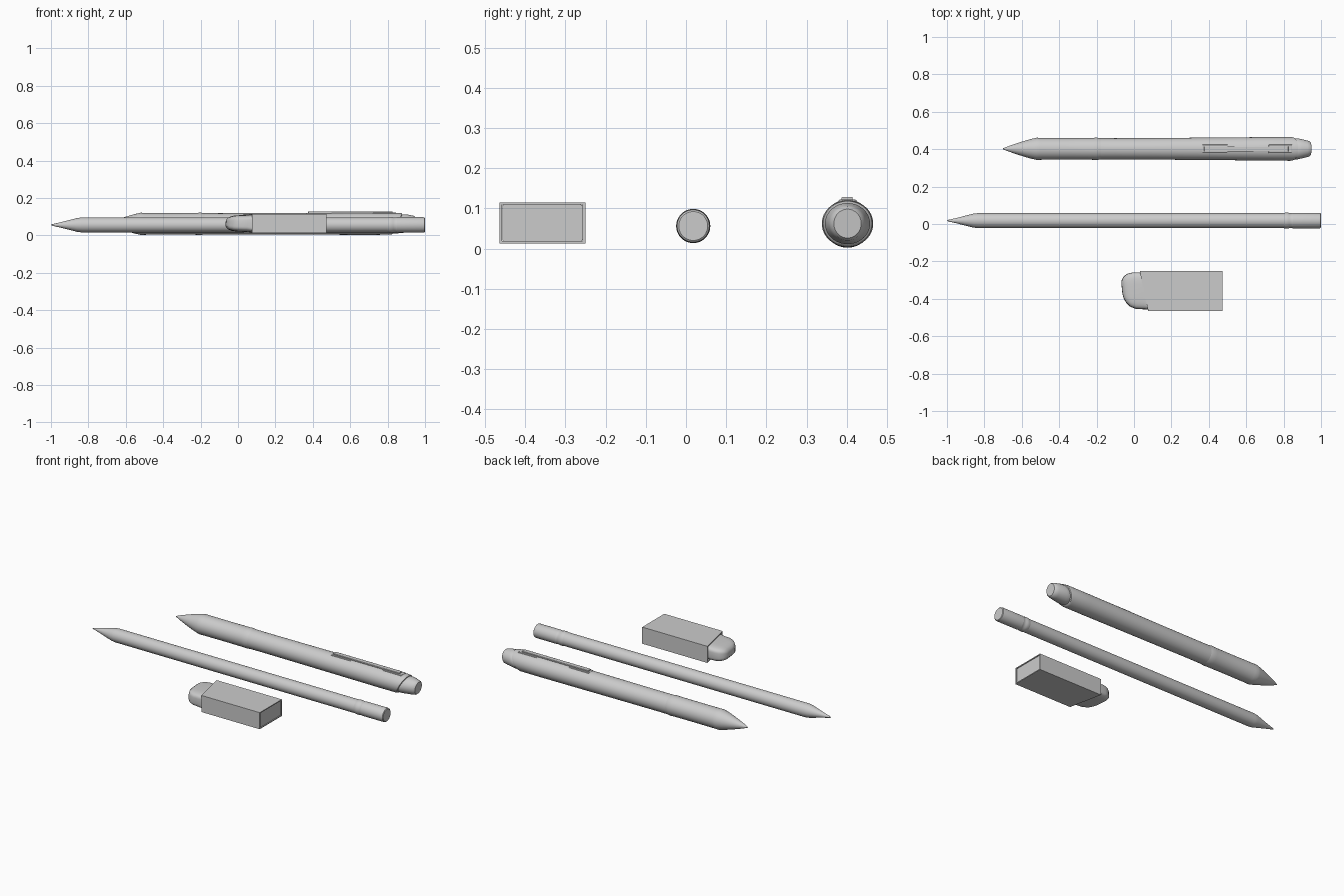
import bpy, bmesh, math

if "Cube" in bpy.data.objects:
    bpy.data.objects.remove(bpy.data.objects["Cube"])


def loft(name, rings, cap=True, wrap=False, angle=35):
    """Skin a list of point rings into one object."""
    bm = bmesh.new()
    loops = [[bm.verts.new(p) for p in r] for r in rings]
    pairs = list(zip(loops, loops[1:])) + ([(loops[-1], loops[0])] if wrap else [])
    for a, b in pairs:
        n = len(a)
        for i in range(n):
            j = (i + 1) % n
            bm.faces.new((a[i], a[j], b[j], b[i]))
    if cap and not wrap:
        bm.faces.new(loops[0][::-1])
        bm.faces.new(loops[-1])
    bmesh.ops.recalc_face_normals(bm, faces=bm.faces)
    me = bpy.data.meshes.new(name)
    bm.to_mesh(me)
    bm.free()
    ob = bpy.data.objects.new(name, me)
    bpy.context.collection.objects.link(ob)
    bpy.ops.object.select_all(action='DESELECT')
    ob.select_set(True)
    bpy.context.view_layer.objects.active = ob
    bpy.ops.object.shade_smooth_by_angle(angle=math.radians(angle))
    return ob


def ring(x, ry, rz, cy, cz, shear=0.0, power=1.0, n=48, skew=0.0):
    """Superellipse across x; shear leans it with z, skew leans it with y."""
    pts = []
    for i in range(n):
        a = 2 * math.pi * i / n
        c, s = math.cos(a), math.sin(a)
        y = ry * math.copysign(abs(c) ** power, c)
        z = rz * math.copysign(abs(s) ** power, s)
        pts.append((x + shear * z + skew * y, cy + y, cz + z))
    return pts


def round_part(name, profile, cy, cz):
    return loft(name, [ring(p[0], p[1], p[2] if len(p) > 2 else p[1], cy, cz,
                            p[3] if len(p) > 3 else 0) for p in profile])


def box(name, x0, x1, y0, y1, z0, z1, bevel=0.002):
    ob = loft(name, [[(x, y0, z0), (x, y1, z0), (x, y1, z1), (x, y0, z1)] for x in (x0, x1)])
    m = ob.modifiers.new("bevel", 'BEVEL')
    m.width, m.segments = bevel, 2
    return ob


# Pencil
PY, PZ = 0.018, 0.056
round_part("pencil_point", [(-1, 0.001), (-0.99, 0.005), (-0.95, 0.014)], PY, PZ)
round_part("pencil_shaft", [(-0.95, 0.014), (-0.86, 0.037), (-0.835, 0.040), (0.80, 0.040)], PY, PZ)
round_part("pencil_ferrule", [(0.80, 0.040), (0.81, 0.0425), (0.825, 0.0425), (0.832, 0.040),
                              (0.845, 0.040), (0.85, 0.0415)], PY, PZ)
round_part("pencil_end", [(0.85, 0.0415), (0.99, 0.0415), (0.997, 0.040), (1.0, 0.036)], PY, PZ)

# Pen
NY, NZ = 0.402, 0.062
round_part("pen_tip", [(-0.70, 0.003), (-0.68, 0.011), (-0.64, 0.025), (-0.60, 0.038),
                       (-0.56, 0.050), (-0.535, 0.056)], NY, NZ)
round_part("pen_grip", [(-0.535, 0.056), (-0.52, 0.0595), (-0.50, 0.0585), (-0.35, 0.058),
                        (-0.22, 0.0585), (-0.20, 0.060), (-0.18, 0.057)], NY, NZ)
round_part("pen_barrel", [(-0.18, 0.057), (-0.10, 0.0565), (0.1, 0.0575, 0.057), (0.4, 0.060, 0.058),
                          (0.7, 0.0625, 0.059), (0.835, 0.064, 0.058, 0.4),
                          (0.85, 0.061, 0.056, 0.5), (0.853, 0.055, 0.050, 0.5)], NY, NZ)
round_part("pen_button", [(0.84, 0.053, 0.048, 0.5), (0.855, 0.056, 0.051, 0.5),
                          (0.875, 0.056, 0.051, 0.45), (0.92, 0.046, 0.045, 0.2),
                          (0.938, 0.041, 0.042, 0.1), (0.945, 0.034, 0.036, 0.1)], NY, NZ)

# Pen clip with its foot and mount
box("pen_clip", 0.375, 0.825, 0.387, 0.415, 0.119, 0.128)
box("pen_clip_foot", 0.365, 0.50, 0.380, 0.424, 0.112, 0.1205)
box("pen_clip_mount", 0.72, 0.845, 0.380, 0.424, 0.110, 0.1215)

# Eraser sleeve: hollow tube with a slanted mouth
EY, EZ = -0.3575, 0.064


def sleeve_ring(x, hy, hz, skew):
    return [(x + skew * y, EY + y, EZ + z)
            for y, z in ((-hy, -hz), (hy, -hz), (hy, hz), (-hy, hz))]


loft("eraser_sleeve", [sleeve_ring(0.053, 0.107, 0.051, -0.21), sleeve_ring(0.473, 0.107, 0.051, 0),
                       sleeve_ring(0.473, 0.1, 0.0455, 0), sleeve_ring(0.053, 0.1, 0.0455, -0.21)],
     wrap=True)

# Eraser rubber with a worn, rounded nose
nose = [(-0.064, 0.025, 0.010, 0.012), (-0.060, 0.048, 0.022, 0.010), (-0.048, 0.070, 0.033, 0.006),
        (-0.028, 0.088, 0.040, 0.003), (0.0, 0.097, 0.0435, 0.001), (0.04, 0.0985, 0.045, 0)]
rings = [ring(x, hy, hz, EY + dy, EZ + dy * 0.3, 0.1, 0.5, 48, -0.1) for x, hy, hz, dy in nose]
rings.append(ring(0.12, 0.0995, 0.0455, EY, EZ, 0, 0.2))
rings.append(ring(0.468, 0.0998, 0.0455, EY, EZ, 0, 0.06))
loft("eraser_rubber", rings, angle=50)
